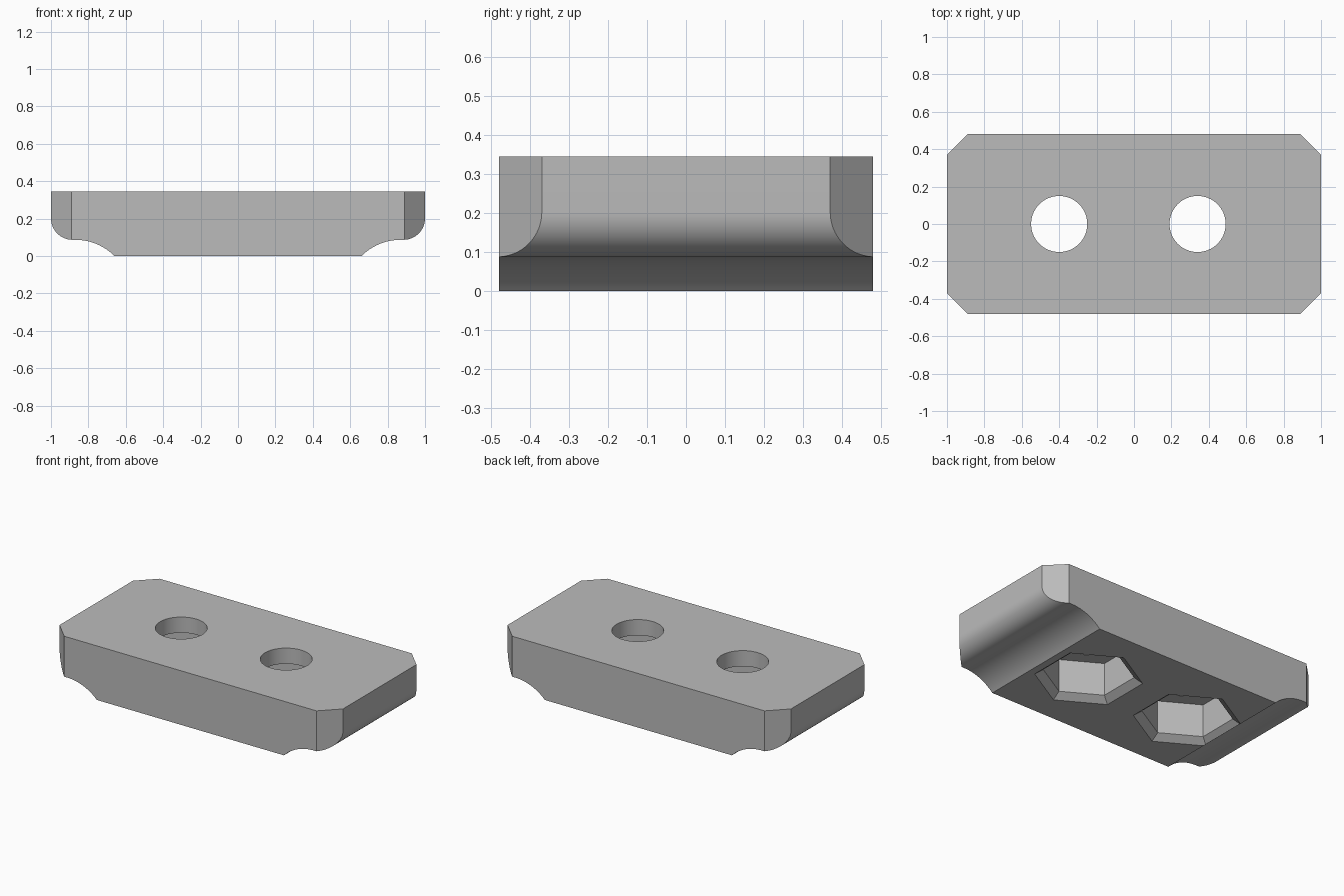
import bpy, bmesh
from math import sin, cos, radians, sqrt
from mathutils import Vector

if "Cube" in bpy.data.objects:
    bpy.data.objects.remove(bpy.data.objects["Cube"], do_unlink=True)

HALF_Y, TOP, STEP = 0.48, 0.345, 0.087
HOLES = (-0.40, 0.34)
BORE_R = 0.15
POCKET_R, POCKET_TOP = 0.265, 0.245
CHAMFER_IN, CHAMFER_UP = 0.05, 0.035

grey = bpy.data.materials.new("plain grey")
grey.use_nodes = True
COLOUR = (0.5, 0.5, 0.5, 1)
grey.diffuse_color = COLOUR
grey.node_tree.nodes["Principled BSDF"].inputs["Base Color"].default_value = COLOUR


def make_object(name, bm):
    bmesh.ops.recalc_face_normals(bm, faces=bm.faces[:])
    mesh = bpy.data.meshes.new(name)
    bm.to_mesh(mesh)
    bm.free()
    mesh.materials.append(grey)
    ob = bpy.data.objects.new(name, mesh)
    bpy.context.collection.objects.link(ob)
    return ob


def arc(cx, cz, r, start, end, steps):
    angles = [radians(start + (end - start) * i / steps) for i in range(steps + 1)]
    return [(cx + r * cos(a), cz + r * sin(a)) for a in angles]


def make_plate():
    # Half profile: cove under the end, rounded lower nose, straight end
    cove_r = 0.297
    half = arc(0.87, STEP - cove_r, cove_r, 135, 90, 16)
    half[0] = (half[0][0], 0)
    half += arc(0.885, STEP + 0.115, 0.115, -90, 0, 16)
    half.append((1, TOP))
    outline = half + [(-x, z) for x, z in reversed(half)]

    bm = bmesh.new()
    face = bm.faces.new([bm.verts.new((x, -HALF_Y, z)) for x, z in outline])
    moved = bmesh.ops.extrude_face_region(bm, geom=[face])["geom"]
    verts = [g for g in moved if isinstance(g, bmesh.types.BMVert)]
    bmesh.ops.translate(bm, verts=verts, vec=(0, 2 * HALF_Y, 0))

    # Cut the four upright corners at 45 degrees
    for sx in (-1, 1):
        for sy in (-1, 1):
            cut = bmesh.ops.bisect_plane(
                bm, geom=bm.verts[:] + bm.edges[:] + bm.faces[:], dist=1e-5,
                plane_co=Vector((sx * 0.89, sy * HALF_Y, 0)),
                plane_no=Vector((sx, sy, 0)).normalized(), clear_outer=True)
            edges = [g for g in cut["geom_cut"] if isinstance(g, bmesh.types.BMEdge)]
            bmesh.ops.holes_fill(bm, edges=edges, sides=0)
    return make_object("plate", bm)


def bore_cutter(x):
    bm = bmesh.new()
    bmesh.ops.create_cone(bm, cap_ends=True, segments=64, radius1=BORE_R,
                          radius2=BORE_R, depth=1)
    bmesh.ops.translate(bm, verts=bm.verts[:], vec=(x, 0, 0.3))
    return make_object("bore_cutter", bm)


def pocket_cutter(x):
    # Hexagonal recess with a flared mouth that runs on below the plate
    rings = ((POCKET_R + 2 * CHAMFER_IN, -CHAMFER_UP),
             (POCKET_R, CHAMFER_UP), (POCKET_R, POCKET_TOP))
    bm = bmesh.new()
    loops = [[bm.verts.new((x + r * cos(radians(30 + 60 * i)),
                            r * sin(radians(30 + 60 * i)), z)) for i in range(6)]
             for r, z in rings]
    bm.faces.new(loops[0])
    bm.faces.new(loops[-1])
    for low, high in zip(loops, loops[1:]):
        for i in range(6):
            j = (i + 1) % 6
            bm.faces.new((low[i], low[j], high[j], high[i]))
    return make_object("pocket_cutter", bm)


plate = make_plate()
cutters = []
for hx in HOLES:
    cutters += [pocket_cutter(hx), bore_cutter(hx)]

bpy.ops.object.select_all(action="DESELECT")
plate.select_set(True)
bpy.context.view_layer.objects.active = plate
for cutter in cutters:
    cutter.hide_render = True
    mod = plate.modifiers.new("cut", "BOOLEAN")
    mod.operation, mod.solver, mod.object = "DIFFERENCE", "EXACT", cutter
    bpy.ops.object.modifier_apply(modifier=mod.name)
for cutter in cutters:
    bpy.data.objects.remove(cutter, do_unlink=True)

bpy.ops.object.shade_smooth_by_angle(angle=radians(30))
